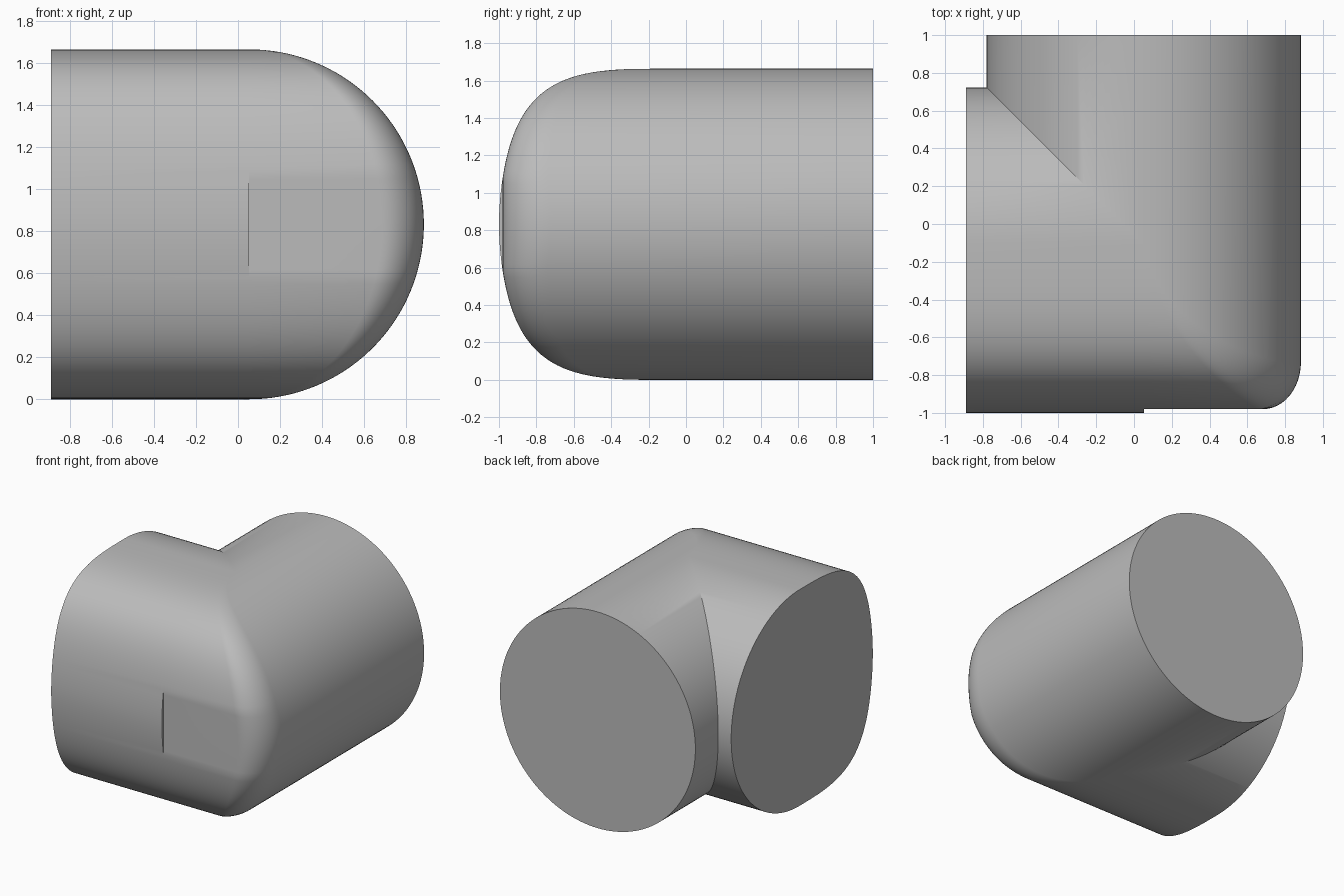
import bpy
import bmesh
from math import sin, cos, pi

cube = bpy.data.objects.get("Cube")
if cube:
    bpy.data.objects.remove(cube, do_unlink=True)

RADIUS = 0.832
CENTRE_X, CENTRE_Y = 0.052, -0.11
LEFT_END, BACK_END = -0.89, 1.0
FRONT_DEPTH = 0.89
LEVELS, ARC = 72, 12


def front_offset(v):
    """Depth of the squarish front half at relative height v."""
    n = 2.1 + 1.1 * v
    return FRONT_DEPTH * max(0.0, 1 - v ** n) ** (1 / n)


def outline(angle):
    """L-shaped plan outline of the elbow at one level."""
    w, z = RADIUS * cos(angle), RADIUS * (1 + sin(angle))
    right, left = CENTRE_X + w, CENTRE_X - w
    front = CENTRE_Y - front_offset(min(1.0, abs(sin(angle))))
    back = CENTRE_Y + w
    trimmed = max(front, -0.98)
    rx, ry = 0.2 * cos(angle), 0.25 * cos(angle)
    pts = [(LEFT_END, front), (CENTRE_X, front), (CENTRE_X, trimmed)]
    # rounded outer corner
    for i in range(ARC + 1):
        a = pi / 2 * i / ARC
        pts.append((right - rx + rx * sin(a), trimmed + ry - ry * cos(a)))
    pts += [(right, BACK_END), (left, BACK_END), (left, back), (LEFT_END, back)]
    return [(x, y, z) for x, y in pts]


# Elbow body: outlines lofted from bottom to top
bm = bmesh.new()
rings = [[bm.verts.new(p) for p in outline(-pi / 2 + pi * k / LEVELS)]
         for k in range(LEVELS + 1)]
for low, high in zip(rings, rings[1:]):
    for i in range(len(low)):
        j = (i + 1) % len(low)
        bm.faces.new((low[i], low[j], high[j], high[i]))
bmesh.ops.remove_doubles(bm, verts=bm.verts, dist=0.0001)
bmesh.ops.recalc_face_normals(bm, faces=bm.faces)
mesh = bpy.data.meshes.new("elbow_pipe")
bm.to_mesh(mesh)
bm.free()
elbow = bpy.data.objects.new("elbow_pipe", mesh)
bpy.context.collection.objects.link(elbow)

# Plain grey material
grey = bpy.data.materials.new("plain_grey")
grey.use_nodes = True
colour = (0.5, 0.5, 0.5, 1)
grey.diffuse_color = colour
grey.node_tree.nodes["Principled BSDF"].inputs["Base Color"].default_value = colour
mesh.materials.append(grey)

bpy.ops.object.select_all(action='DESELECT')
elbow.select_set(True)
bpy.context.view_layer.objects.active = elbow
bpy.ops.object.shade_smooth_by_angle(angle=pi / 6)
